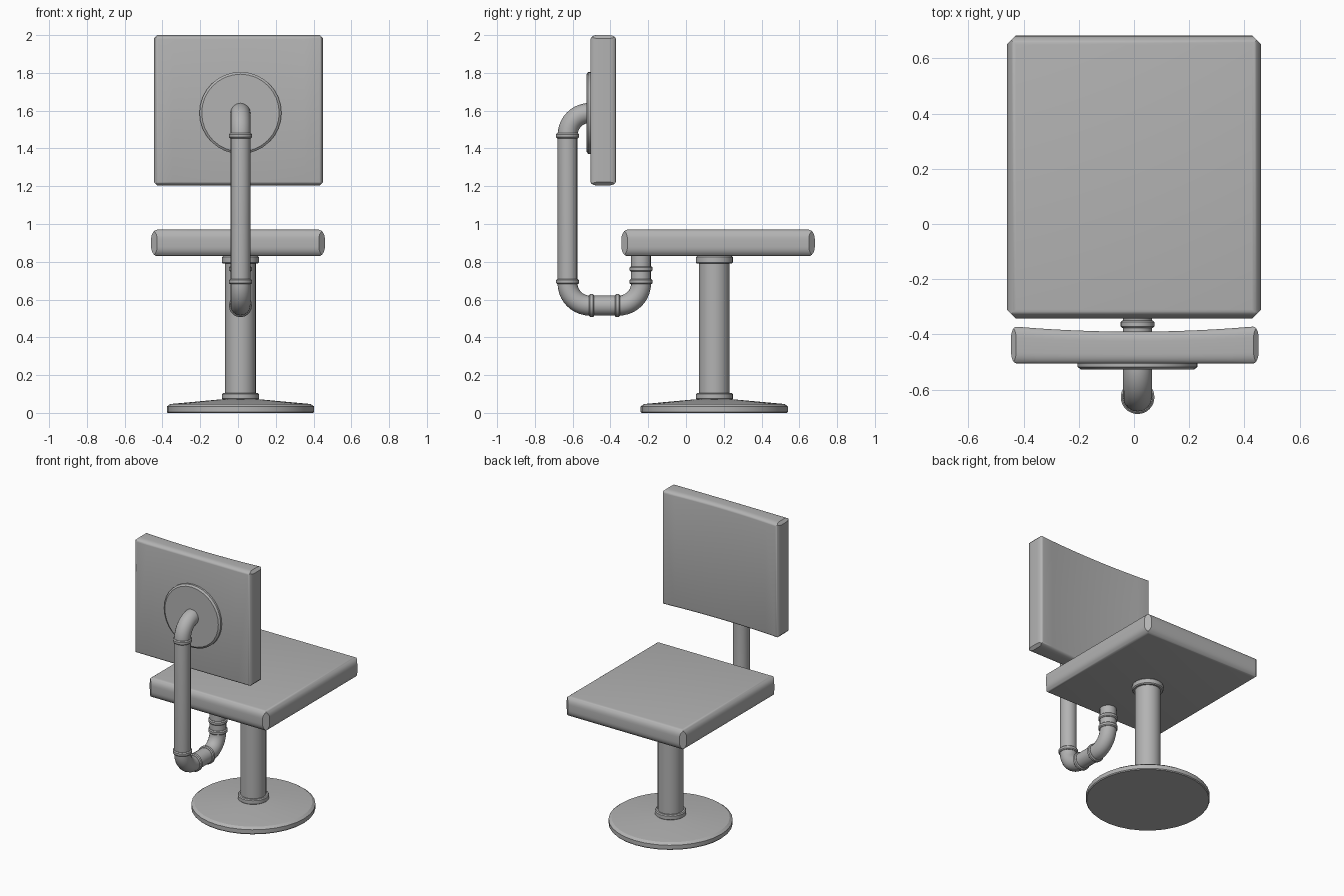
import bpy, bmesh
from math import sin, cos, pi, radians
from mathutils import Matrix, Vector

cube = bpy.data.objects.get("Cube")
if cube:
    bpy.data.objects.remove(cube, do_unlink=True)

grey = bpy.data.materials.new("plain grey")
grey.use_nodes = True
colour = (0.45, 0.45, 0.45, 1)
grey.diffuse_color = colour
grey.node_tree.nodes["Principled BSDF"].inputs["Base Color"].default_value = colour

CX = 0.013                      # shared centre line of the metalwork
UP = Vector((0, 0, 1))
BACK = Vector((0, 1, 0))


def select_only(ob):
    bpy.ops.object.select_all(action='DESELECT')
    ob.select_set(True)
    bpy.context.view_layer.objects.active = ob


def finish(name, bm, angle=30):
    bmesh.ops.recalc_face_normals(bm, faces=bm.faces)
    me = bpy.data.meshes.new(name)
    bm.to_mesh(me)
    bm.free()
    me.materials.append(grey)
    ob = bpy.data.objects.new(name, me)
    bpy.context.collection.objects.link(ob)
    select_only(ob)
    bpy.ops.object.shade_smooth_by_angle(angle=radians(angle))
    return ob


def lathe(name, profile, at, axis=UP, sides=32):
    """Solid of revolution from (radius, height) pairs, capped at both ends."""
    bm = bmesh.new()
    rings = [[bm.verts.new((r * cos(2 * pi * i / sides), r * sin(2 * pi * i / sides), h))
              for i in range(sides)] for r, h in profile]
    for a, b in zip(rings, rings[1:]):
        for i in range(sides):
            j = (i + 1) % sides
            bm.faces.new((a[i], a[j], b[j], b[i]))
    bm.faces.new(rings[0])
    bm.faces.new(rings[-1])
    turn = UP.rotation_difference(axis).to_matrix().to_4x4()
    bm.transform(Matrix.Translation(at) @ turn)
    return finish(name, bm)


def collar(name, at, radius, width, axis=UP):
    h, b = width / 2, 0.006
    return lathe(name, [(radius - b, -h), (radius, b - h), (radius, h - b), (radius - b, h)],
                 at, axis)


def cushion(half_u, half_v, half_t, inset, depth, cut):
    """Slab with rounded rims and flat-cut corners, lying in its own XY plane."""
    bm = bmesh.new()
    steps = 6
    layers = []
    for side in (-1, 1):
        arc = [(inset * (1 - cos(pi / 2 * k / steps)),
                side * (half_t - depth + depth * sin(pi / 2 * k / steps)))
               for k in range(steps + 1)]
        layers += arc[::-1] if side < 0 else arc
    loops = [[bm.verts.new((sx * (half_u - i), sy * (half_v - i), t))
              for sx, sy in ((-1, -1), (1, -1), (1, 1), (-1, 1))] for i, t in layers]
    for a, b in zip(loops, loops[1:]):
        for i in range(4):
            j = (i + 1) % 4
            bm.faces.new((a[i], a[j], b[j], b[i]))
    bm.faces.new(loops[0])
    bm.faces.new(loops[-1])
    for sx in (-1, 1):
        for sy in (-1, 1):
            res = bmesh.ops.bisect_plane(
                bm, geom=bm.verts[:] + bm.edges[:] + bm.faces[:],
                plane_co=(sx * half_u, sy * (half_v - cut), 0),
                plane_no=(sx, sy, 0), clear_outer=True)
            rim = [e for e in res['geom_cut'] if isinstance(e, bmesh.types.BMEdge)]
            bmesh.ops.edgeloop_fill(bm, edges=rim)
    return bm


# Seat
bm = cushion(0.46, 0.512, 0.07, 0.033, 0.05, 0.032)
bm.transform(Matrix.Translation((0, 0.17, 0.9)))
finish("seat", bm)

# Backrest: straight behind, gently hollowed on the sitter's side
bm = cushion(0.448, 0.398, 0.0675, 0.02, 0.04, 0.018)
for k in range(-5, 6):
    bmesh.ops.bisect_plane(bm, geom=bm.verts[:] + bm.edges[:] + bm.faces[:],
                           plane_co=(k * 0.07, 0, 0), plane_no=(1, 0, 0))
bm.transform(Matrix.Translation((0.003, -0.4375, 1.602)) @ Matrix.Rotation(pi / 2, 4, 'X'))
for v in bm.verts:
    forward = max(0, (v.co.y + 0.505) / 0.135)
    v.co.y -= 0.02 * forward * (1 - (v.co.x / 0.45) ** 2)
finish("backrest", bm)

# Base plate, post and its collars
lathe("base_plate", [(0.385, 0), (0.39, 0.006), (0.39, 0.034), (0.372, 0.047), (0.1, 0.072)],
      (CX, 0.15, 0))
lathe("post", [(0.081, 0.05), (0.081, 0.85)], (CX, 0.15, 0))
collar("post_bottom_collar", (CX, 0.15, 0.087), 0.098, 0.036)
collar("post_top_collar", (CX, 0.15, 0.81), 0.098, 0.04)

# Round mounting plate behind the backrest
lathe("mounting_plate", [(0.217, 0), (0.217, 0.018), (0.205, 0.027)],
      (CX, -0.5, 1.588), -BACK)

# Bent pipe carrying the backrest
corners = [(-0.238, 0.85), (-0.238, 0.568), (-0.627, 0.568), (-0.627, 1.588), (-0.5, 1.588)]
path = [Vector(corners[0])]
for p, c, n in zip(corners, corners[1:], corners[2:]):
    p, c, n = Vector(p), Vector(c), Vector(n)
    into, out, r = (c - p).normalized(), (n - c).normalized(), 0.118
    hub = c - into * r + out * r
    path += [hub + r * (into * sin(a) - out * cos(a))
             for a in (pi / 2 * k / 10 for k in range(11))]
path.append(Vector(corners[-1]))
curve = bpy.data.curves.new("back_pipe", 'CURVE')
curve.dimensions = '3D'
curve.bevel_depth = 0.053
curve.bevel_resolution = 6
spline = curve.splines.new('POLY')
spline.points.add(len(path) - 1)
for point, co in zip(spline.points, path):
    point.co = (CX, co.x, co.y, 1)
curve.materials.append(grey)
pipe = bpy.data.objects.new("back_pipe", curve)
bpy.context.collection.objects.link(pipe)
select_only(pipe)
bpy.ops.object.convert(target='MESH')
bpy.ops.object.shade_smooth_by_angle(angle=radians(35))

# Pipe joint collars
for name, y, z, axis in (("seat_joint", -0.238, 0.762, UP),
                         ("front_bend_joint", -0.238, 0.695, UP),
                         ("inner_level_joint", -0.363, 0.568, BACK),
                         ("outer_level_joint", -0.5, 0.568, BACK),
                         ("rear_bend_joint", -0.627, 0.695, UP),
                         ("upper_bend_joint", -0.627, 1.467, UP)):
    collar(name, (CX, y, z), 0.061, 0.027, axis)
